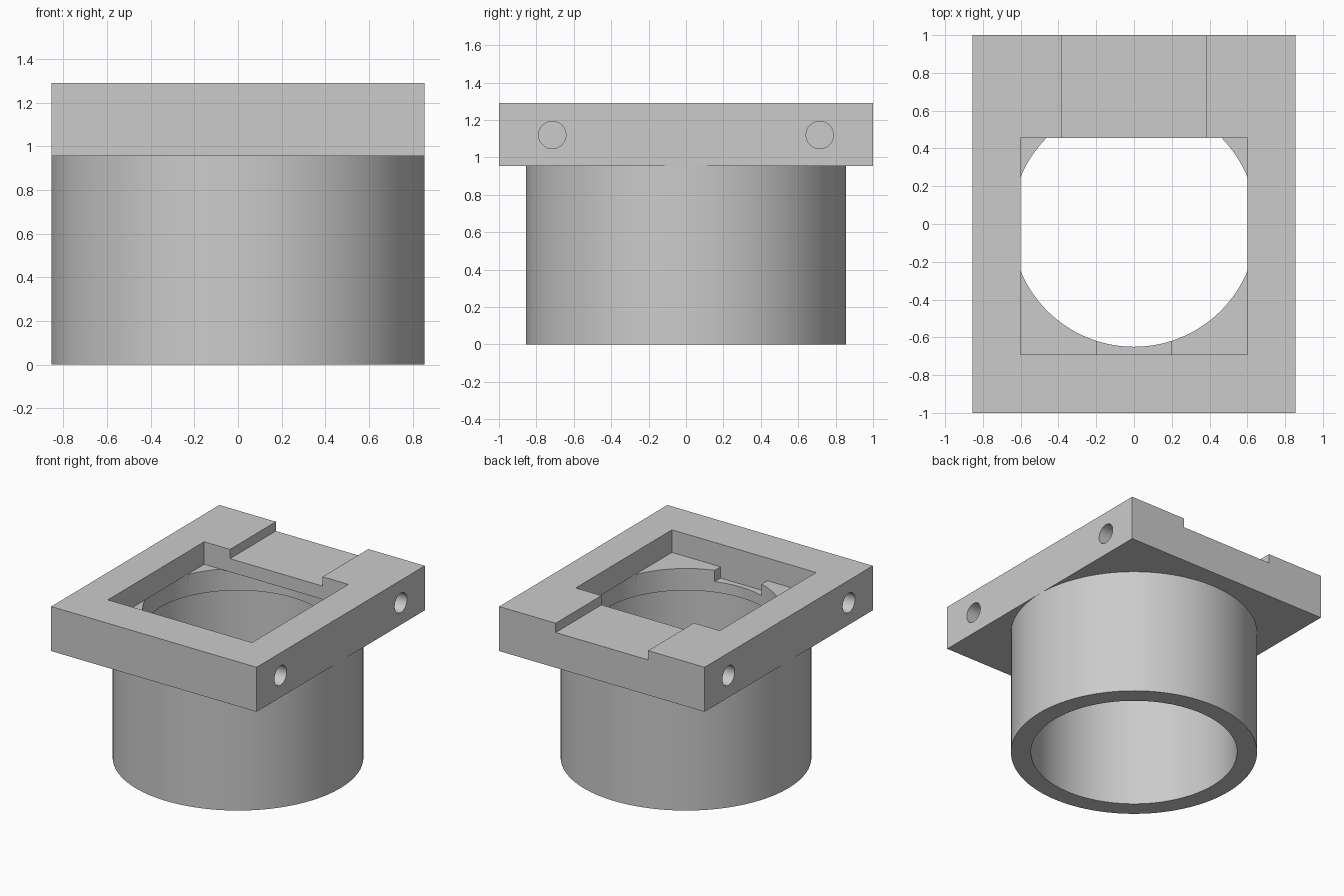
import bpy
import bmesh
import math
from mathutils import Matrix, Vector

cube = bpy.data.objects.get("Cube")
if cube:
    bpy.data.objects.remove(cube, do_unlink=True)

# Main dimensions
HALF_X, HALF_Y = 0.855, 1.0
PLATE_Z, TOP_Z = 0.955, 1.29
FLOOR_Z = 1.12
LIP_R, TUBE_IN, TUBE_OUT = 0.65, 0.716, 0.855
SEGMENTS = 128

grey = bpy.data.materials.new("light grey")
grey.use_nodes = True
colour = (0.6, 0.6, 0.6, 1.0)
grey.diffuse_color = colour
grey.node_tree.nodes["Principled BSDF"].inputs["Base Color"].default_value = colour


def make_object(name, bm):
    bmesh.ops.recalc_face_normals(bm, faces=bm.faces)
    mesh = bpy.data.meshes.new(name)
    bm.to_mesh(mesh)
    bm.free()
    mesh.materials.append(grey)
    obj = bpy.data.objects.new(name, mesh)
    bpy.context.collection.objects.link(obj)
    return obj


def box(name, low, high):
    low, high = Vector(low), Vector(high)
    bm = bmesh.new()
    matrix = Matrix.Translation((low + high) / 2) @ Matrix.Diagonal((*(high - low), 1))
    bmesh.ops.create_cube(bm, size=1, matrix=matrix)
    return make_object(name, bm)


def cylinder(name, radius, length, centre, segments, along_x=False):
    bm = bmesh.new()
    matrix = Matrix.Translation(centre)
    if along_x:
        matrix = matrix @ Matrix.Rotation(math.pi / 2, 4, "Y")
    bmesh.ops.create_cone(bm, cap_ends=True, segments=segments, radius1=radius,
                          radius2=radius, depth=length, matrix=matrix)
    return make_object(name, bm)


def select_only(obj):
    bpy.ops.object.select_all(action="DESELECT")
    obj.select_set(True)
    bpy.context.view_layer.objects.active = obj


def cut(target, cutter):
    mod = target.modifiers.new("cut", "BOOLEAN")
    mod.operation = "DIFFERENCE"
    mod.solver = "EXACT"
    mod.object = cutter
    select_only(target)
    bpy.ops.object.modifier_apply(modifier=mod.name)
    bpy.data.objects.remove(cutter, do_unlink=True)


# Mounting plate
plate = box("mounting_plate", (-HALF_X, -HALF_Y, PLATE_Z), (HALF_X, HALF_Y, TOP_Z))

# Round opening, running under the back of the plate
cut(plate, cylinder("bore_cutter", LIP_R, FLOOR_Z - 0.8,
                    (0, 0, (FLOOR_Z + 0.8) / 2), SEGMENTS))
# Rectangular pocket
cut(plate, box("pocket_cutter", (-0.6, -0.69, FLOOR_Z), (0.6, 0.455, 1.5)))
# Shallow channel to the back edge
cut(plate, box("channel_cutter", (-0.385, 0.3, 1.22), (0.385, 1.2, 1.5)))
# Small notch in the front ledge
cut(plate, box("notch_cutter", (-0.195, -0.69, 1.035), (0.195, -0.4, 1.16)))
# Blind holes in both sides
for side in (-1, 1):
    for y in (-0.715, 0.715):
        cut(plate, cylinder("hole_cutter", 0.073, 0.4,
                            (side * HALF_X, y, FLOOR_Z), 48, along_x=True))

# Tube, lathed from its wall profile and closed by the plate above
bm = bmesh.new()
profile = [(TUBE_IN, PLATE_Z), (TUBE_IN, 0), (TUBE_OUT, 0), (TUBE_OUT, PLATE_Z)]
verts = [bm.verts.new((r, 0, z)) for r, z in profile]
edges = [bm.edges.new(pair) for pair in zip(verts, verts[1:])]
bmesh.ops.spin(bm, geom=verts + edges, cent=(0, 0, 0), axis=(0, 0, 1),
               angle=math.tau, steps=SEGMENTS, use_merge=True)
bmesh.ops.remove_doubles(bm, verts=bm.verts, dist=0.0001)
tube = make_object("tube", bm)
# An open shell needs its outward side checked
if any(f.normal.z > 0.5 for f in tube.data.polygons):
    tube.data.flip_normals()

for obj in (plate, tube):
    select_only(obj)
    bpy.ops.object.shade_smooth_by_angle(angle=math.radians(30))
